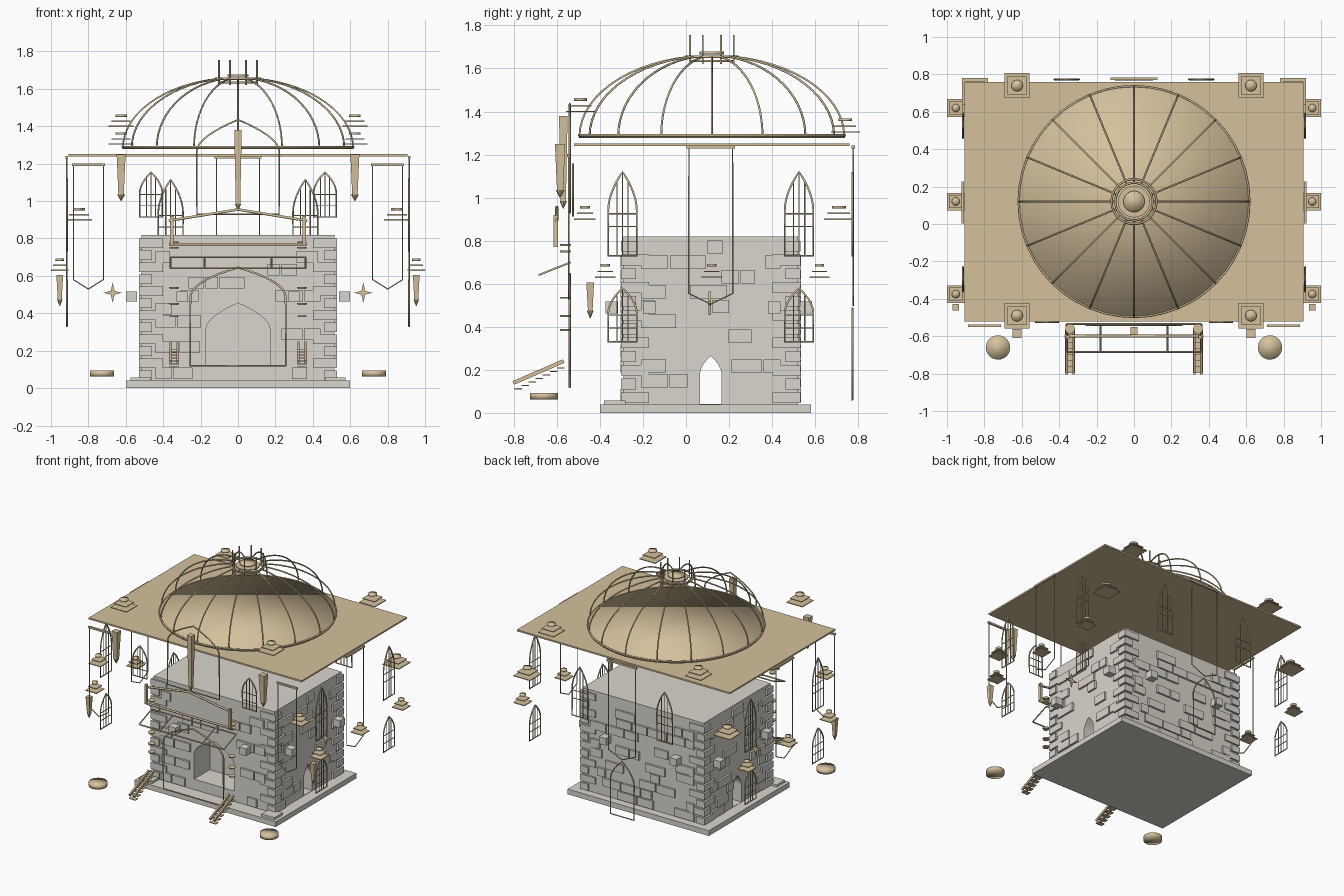
import bpy, bmesh, math, random
from mathutils import Vector

if "Cube" in bpy.data.objects:
    bpy.data.objects.remove(bpy.data.objects["Cube"])

random.seed(4)

def material(name, col):
    m = bpy.data.materials.new(name)
    m.diffuse_color = col
    m.use_nodes = True
    m.node_tree.nodes["Principled BSDF"].inputs["Base Color"].default_value = m.diffuse_color
    return m

TAN = material("tan_trim", (0.66, 0.53, 0.33, 1))
STONE = material("stone", (0.70, 0.67, 0.61, 1))

def finish(o, name, mat):
    o.name = name
    o.data.materials.append(mat)
    return o

def boxes(name, items, mat):
    """items: (centre, full size); all joined in one mesh"""
    bm = bmesh.new()
    for c, s in items:
        r = bmesh.ops.create_cube(bm, size=1)
        for v in r["verts"]:
            v.co = Vector([v.co[i] * s[i] + c[i] for i in range(3)])
    me = bpy.data.meshes.new(name)
    bm.to_mesh(me)
    bm.free()
    o = bpy.data.objects.new(name, me)
    bpy.context.collection.objects.link(o)
    return finish(o, name, mat)

def cone(name, c, r1, r2, h, n, mat, rot=0.0, smooth=False):
    bpy.ops.mesh.primitive_cone_add(vertices=n, radius1=r1, radius2=r2, depth=h, location=c, rotation=(0, 0, rot))
    o = bpy.context.object
    if smooth:
        bpy.ops.object.shade_smooth()
    return finish(o, name, mat)

def wires(name, paths, r=0.004):
    """paths: (points, closed); thin round bars"""
    cu = bpy.data.curves.new(name, "CURVE")
    cu.dimensions = "3D"
    cu.bevel_depth = r
    cu.bevel_resolution = 1
    for pts, closed in paths:
        sp = cu.splines.new("POLY")
        sp.points.add(len(pts) - 1)
        for p, q in zip(sp.points, pts):
            p.co = (*q, 1)
        sp.use_cyclic_u = closed
    o = bpy.data.objects.new(name, cu)
    bpy.context.collection.objects.link(o)
    return finish(o, name, TAN)

def on(axis, c, pts):
    return [(c, u, z) if axis == "x" else (u, c, z) for u, z in pts]

def arch(u0, w, z0, zs, za, n=8, p=1.8):
    right = [(u0 + w * (1 - (i / n) ** p), zs + (za - zs) * i / n) for i in range(n + 1)]
    left = [(2 * u0 - u, z) for u, z in reversed(right[:-1])]
    return [(u0 + w, z0)] + right + left + [(u0 - w, z0)]

# stone body with front niche and a side passage
body = boxes("stone_body", [((0, 0.115, 0.43), (1.03, 0.81, 0.78))], STONE)

def cut(axis, pts, a, b):
    bm = bmesh.new()
    f = bm.faces.new([bm.verts.new(p) for p in on(axis, a, pts)])
    ex = bmesh.ops.extrude_face_region(bm, geom=[f])
    d = (b - a, 0, 0) if axis == "x" else (0, b - a, 0)
    bmesh.ops.translate(bm, verts=[e for e in ex["geom"] if isinstance(e, bmesh.types.BMVert)], vec=d)
    bmesh.ops.recalc_face_normals(bm, faces=bm.faces)
    me = bpy.data.meshes.new("cutter")
    bm.to_mesh(me)
    bm.free()
    o = bpy.data.objects.new("cutter", me)
    o.hide_render = True
    bpy.context.collection.objects.link(o)
    mod = body.modifiers.new("cut", "BOOLEAN")
    mod.operation = "DIFFERENCE"
    mod.object = o
    bpy.context.view_layer.objects.active = body
    bpy.ops.object.modifier_apply(modifier="cut")
    bpy.data.objects.remove(o)

cut("y", arch(0, 0.17, 0.12, 0.32, 0.455), -0.5, -0.1)
cut("x", arch(0.115, 0.05, 0.042, 0.18, 0.265), -1, 1)

# plinth
boxes("plinth", [((0, 0.09, 0.02), (1.2, 0.98, 0.04))]
      + [((s * 0.52, -0.33, 0.03), (0.11, 0.1, 0.055)) for s in (-1, 1)], STONE)

# relief bricks on four walls, corner quoins, projecting blocks
bricks = []
for axis, c, lo, hi in (("y", -0.29, -0.44, 0.44), ("y", 0.52, -0.44, 0.44),
                        ("x", -0.515, -0.21, 0.44), ("x", 0.515, -0.21, 0.44)):
    for row in range(11):
        z = 0.08 + row * 0.069
        u = lo
        while u < hi - 0.06:
            ln = min(random.uniform(0.06, 0.17), hi - u)
            m = u + ln / 2
            door = abs(m) < 0.19 + ln / 2 and z < 0.5 and c == -0.29
            tunnel = axis == "x" and abs(m - 0.115) < 0.06 + ln / 2 and z < 0.3
            if random.random() < 0.38 and not (door or tunnel):
                s = (0.03, ln, 0.062) if axis == "x" else (ln, 0.03, 0.062)
                bricks.append((on(axis, c, [(m, z)])[0], s))
            u += ln + 0.008
boxes("wall_bricks", bricks, STONE)
quoins = []
for sx in (-1, 1):
    for y, sy in ((-0.29, 1), (0.52, -1)):
        for i in range(12):
            a, b = (0.13, 0.07) if i % 2 else (0.07, 0.13)
            quoins.append(((sx * (0.53 - a / 2), y - sy * 0.012 + sy * b / 2, 0.07 + i * 0.064), (a, b, 0.05)))
boxes("corner_quoins", quoins, STONE)
boxes("projecting_blocks", [((s * 0.57, y, 0.49), (0.06, 0.06, 0.055)) for s in (-1, 1) for y in (-0.17, 0.41)]
      + [((s * 0.3, y, 0.49), (0.06, 0.06, 0.055)) for s in (-1, 1) for y in (-0.345, 0.555)], STONE)

# roof slab, dome disc and dome ribs
boxes("roof_slab", [((0, 0.12, 1.245), (1.81, 1.28, 0.012))], TAN)
cone("dome_base_disc", (0, 0.12, 1.285), 0.618, 0.618, 0.015, 64, TAN, smooth=True)

def ring(r, z, n=48):
    return ([(r * math.cos(k * math.tau / n), 0.12 + r * math.sin(k * math.tau / n), z) for k in range(n)], True)

ribs = []
for k in range(16):
    a = k * math.tau / 16
    pr = [(0.615 * math.cos(t), 1.285 + 0.375 * math.sin(t)) for t in [i * 1.4 / 14 for i in range(15)]]
    ribs.append(([(r * math.cos(a), 0.12 + r * math.sin(a), z) for r, z in pr], False))
wires("dome_ribs", ribs, 0.005)
wires("dome_rings", [ring(0.617, 1.29), ring(0.12, 1.655), ring(0.1, 1.635)], 0.006)
wires("lantern_posts", [([(0.11 * math.cos(a), 0.12 + 0.11 * math.sin(a), z) for z in (1.62, 1.755)], False)
                        for a in [(k + 0.5) * math.tau / 8 for k in range(8)]], 0.005)
cone("lantern_cap", (0, 0.12, 1.672), 0.057, 0.057, 0.012, 24, TAN, smooth=True)
cone("lantern_seat", (0, 0.12, 1.652), 0.085, 0.085, 0.008, 24, TAN)

# stacked pinnacle plates with round caps
for s in (-1, 1):
    for x, y, z, w in ((0.625, -0.49, 1.40, 0.135), (0.625, 0.74, 1.305, 0.135),
                       (0.855, -0.47, 0.90, 0.10), (0.85, 0.71, 0.90, 0.14),
                       (0.953, -0.375, 0.63, 0.094), (0.953, 0.12, 0.63, 0.094), (0.953, 0.62, 0.63, 0.094)):
        boxes("pinnacle_plates", [((s * x, y, z), (w, w, 0.006)), ((s * x, y, z + 0.027), (w * 0.75, w * 0.75, 0.006))], TAN)
        cone("pinnacle_cap", (s * x, y, z + 0.056), w * 0.23, w * 0.23, 0.012, 16, TAN, smooth=True)

# hanging tapered brackets
def bracket(x, y, zt, zb, w):
    tip = 0.035
    k = math.sqrt(2)
    h = zt - zb - tip
    cone("bracket", (x, y, zb + tip + h / 2), w * 0.6 * k, w * k, h, 4, TAN, math.pi / 4)
    cone("bracket_tip", (x, y, zb + tip / 2), 0.002, w * 0.85, tip, 8, TAN)

bracket(0, -0.57, 1.38, 0.95, 0.02)
for s in (-1, 1):
    bracket(s * 0.625, -0.585, 1.25, 1.0, 0.024)
    bracket(s * 0.953, -0.445, 0.605, 0.44, 0.018)

# pointed window frames with mullions
def window(name, axis, c, u, w, z0, za):
    zs = z0 + (za - z0) * 0.55
    zc = z0 + (za - z0) * 0.5
    wires(name, [(on(axis, c, arch(u, w, z0, zs, za)), True)], 0.005)
    wires(name + "_mullions", [(on(axis, c, [(u + d * w, z0), (u + d * w, zs + (za - zs) * e)]), False)
                               for d, e in ((-0.4, 0.7), (0, 0.98), (0.4, 0.7))]
          + [(on(axis, c, [(u - w, z), (u + w, z)]), False) for z in (zc, zc - 0.06)], 0.003)

for s in (-1, 1):
    for y in (-0.295, 0.525):
        window("side_upper_window", "x", s * 0.915, y, 0.066, 0.73, 1.12)
        window("side_lower_window", "x", s * 0.915, y, 0.066, 0.33, 0.58)
    window("front_window", "y", -0.525, s * 0.465, 0.06, 0.915, 1.155)
    window("back_window", "y", 0.773, s * 0.36, 0.066, 0.73, 1.115)

# large pointed frames front and back
wires("front_great_window", [(on("y", -0.54, arch(0, 0.22, 0.93, 1.27, 1.435)), True)], 0.005)
wires("front_door_frame", [(on("y", -0.54, arch(0, 0.255, 0.12, 0.48, 0.645, 10, 2.2)), True)], 0.006)
wires("back_door_frame", [(on("y", 0.773, arch(0, 0.1, 0.06, 0.33, 0.485)), True)], 0.005)

# banner outlines with top bars
def banner(axis, c, u, w, zt, zb):
    wires("banner_outline", [(on(axis, c, [(u - w, zt), (u + w, zt), (u + w, zb + 0.05), (u, zb), (u - w, zb + 0.05)]), True)])
    s = (0.014, 2.2 * w, 0.014) if axis == "x" else (2.2 * w, 0.014, 0.014)
    boxes("banner_bar", [(on(axis, c, [(u, zt)])[0], s)], TAN)

for s in (-1, 1):
    banner("y", -0.545, s * 0.80, 0.08, 1.195, 0.53)
    banner("x", s * 0.915, 0.115, 0.102, 1.235, 0.505)
banner("y", 0.777, 0, 0.115, 1.235, 0.5)

# porch gable frame and sloping canopy frame
wires("porch_gable", [([(-0.37, -0.6, 0.895), (0, -0.6, 0.955), (0.37, -0.6, 0.895)], False),
                      ([(-0.37, -0.6, 0.77), (0.37, -0.6, 0.77)], False)], 0.008)
boxes("porch_posts", [((s * 0.355, -0.605, 0.845), (0.018, 0.02, 0.15)) for s in (-1, 1)], TAN)
wires("canopy_frame", [([(x, -0.685, 0.64), (x, -0.535, 0.70)], False) for x in (-0.36, -0.18, 0.18, 0.36)]
      + [([(-0.36, -0.685, 0.64), (0.36, -0.685, 0.64)], False),
         ([(-0.36, -0.535, 0.70), (0.36, -0.535, 0.70)], False)], 0.005)

# stair treads with sloping rails, door side discs, pots and stars
for s in (-1, 1):
    x = s * 0.342
    boxes("stair_treads", [((x, -0.78 + i * 0.033, 0.112 + i * 0.016), (0.055, 0.035, 0.005)) for i in range(7)], TAN)
    rail = boxes("stair_rails", [((d, 0, 0), (0.012, 0.255, 0.018)) for d in (-0.018, 0.018)], TAN)
    rail.location = (x, -0.685, 0.19)
    rail.rotation_euler[0] = math.atan2(0.1, 0.23)
    for z in (0.385, 0.45, 0.535, 0.75, 0.78):
        cone("door_disc", (x, -0.56, z), 0.022, 0.026, 0.009, 12, TAN)
    cone("ground_pot", (s * 0.727, -0.66, 0.078), 0.065, 0.065, 0.03, 32, TAN, smooth=True)
    bm = bmesh.new()
    star = [(0.05 if k % 4 == 0 else 0.055) if k % 2 == 0 else 0.014 for k in range(8)]
    f = bm.faces.new([bm.verts.new((s * 0.67 + r * math.cos(k * math.pi / 4), 0.105, 0.51 + r * math.sin(k * math.pi / 4)))
                      for k, r in enumerate(star)])
    ex = bmesh.ops.extrude_face_region(bm, geom=[f])
    bmesh.ops.translate(bm, verts=[e for e in ex["geom"] if isinstance(e, bmesh.types.BMVert)], vec=(0, 0.01, 0))
    me = bpy.data.meshes.new("star")
    bm.to_mesh(me)
    bm.free()
    o = bpy.data.objects.new("star", me)
    bpy.context.collection.objects.link(o)
    finish(o, "wall_star", TAN)
